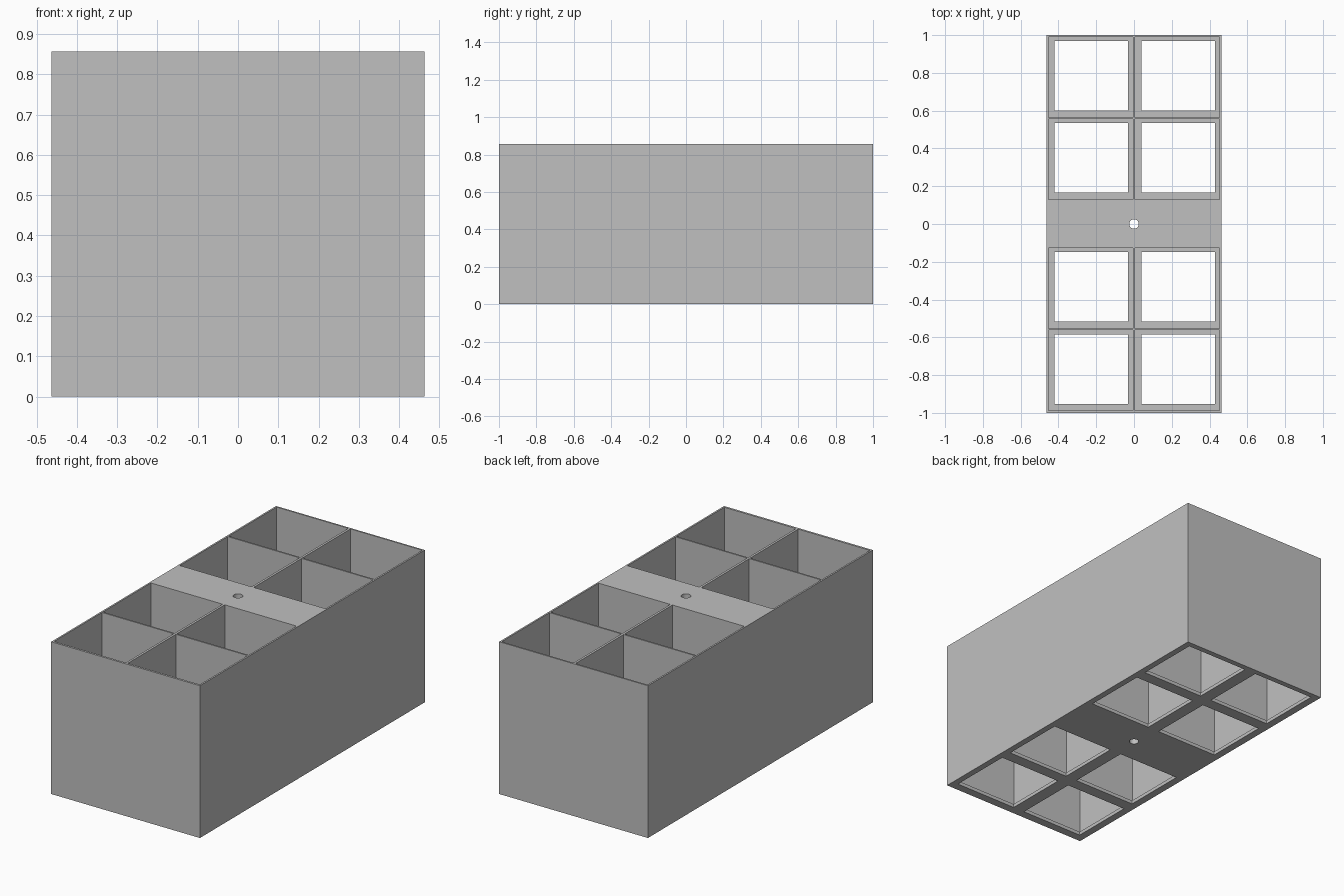
import bpy
from mathutils import Vector

if "Cube" in bpy.data.objects:
    bpy.data.objects.remove(bpy.data.objects["Cube"], do_unlink=True)

WIDTH, LENGTH, HEIGHT, FLOOR = 0.926, 2.0, 0.857, 0.02
CELL_W, CELL_L = 0.447, 0.426      # pocket size
OPEN_W, OPEN_L = 0.388, 0.368      # floor opening size
OPEN_SHIFT = Vector((-0.004 + 0.008, 0.007, 0))

grey = bpy.data.materials.new("plain grey")
grey.use_nodes = True
colour = (0.53, 0.53, 0.53, 1)
grey.diffuse_color = colour
grey.node_tree.nodes["Principled BSDF"].inputs["Base Color"].default_value = colour


def box(name, x, y, width, length, bottom, top):
    bpy.ops.mesh.primitive_cube_add(size=1, location=(x, y, (bottom + top) / 2))
    obj = bpy.context.object
    obj.name = name
    obj.scale = (width, length, top - bottom)
    bpy.ops.object.transform_apply(location=True, rotation=False, scale=True)
    return obj


def cut(body, cutter):
    cutter.hide_render = True
    mod = body.modifiers.new("cut", "BOOLEAN")
    mod.operation = "DIFFERENCE"
    mod.solver = "EXACT"
    mod.object = cutter
    bpy.ops.object.select_all(action="DESELECT")
    body.select_set(True)
    bpy.context.view_layer.objects.active = body
    bpy.ops.object.modifier_apply(modifier=mod.name)
    bpy.data.objects.remove(cutter, do_unlink=True)


# Solid block
body = box("divided_box", 0, 0, WIDTH, LENGTH, 0, HEIGHT)

# Eight deep pockets, each with a smaller opening through its floor
for x in (-0.23, 0.23):
    for y in (-0.775, -0.34, 0.343, 0.778):
        cut(body, box("pocket_cutter", x, y, CELL_W, CELL_L, FLOOR, HEIGHT + 0.1))
        cut(body, box("opening_cutter", x + OPEN_SHIFT.x, y + OPEN_SHIFT.y,
                      OPEN_W, OPEN_L, -0.1, FLOOR + 0.1))

# Round hole through the solid middle bar
bpy.ops.mesh.primitive_cylinder_add(vertices=32, radius=0.025, depth=HEIGHT + 0.2,
                                    location=(0, 0, HEIGHT / 2))
cut(body, bpy.context.object)

body.data.materials.clear()
body.data.materials.append(grey)
for face in body.data.polygons:
    face.material_index = 0
bpy.ops.object.shade_smooth_by_angle()
